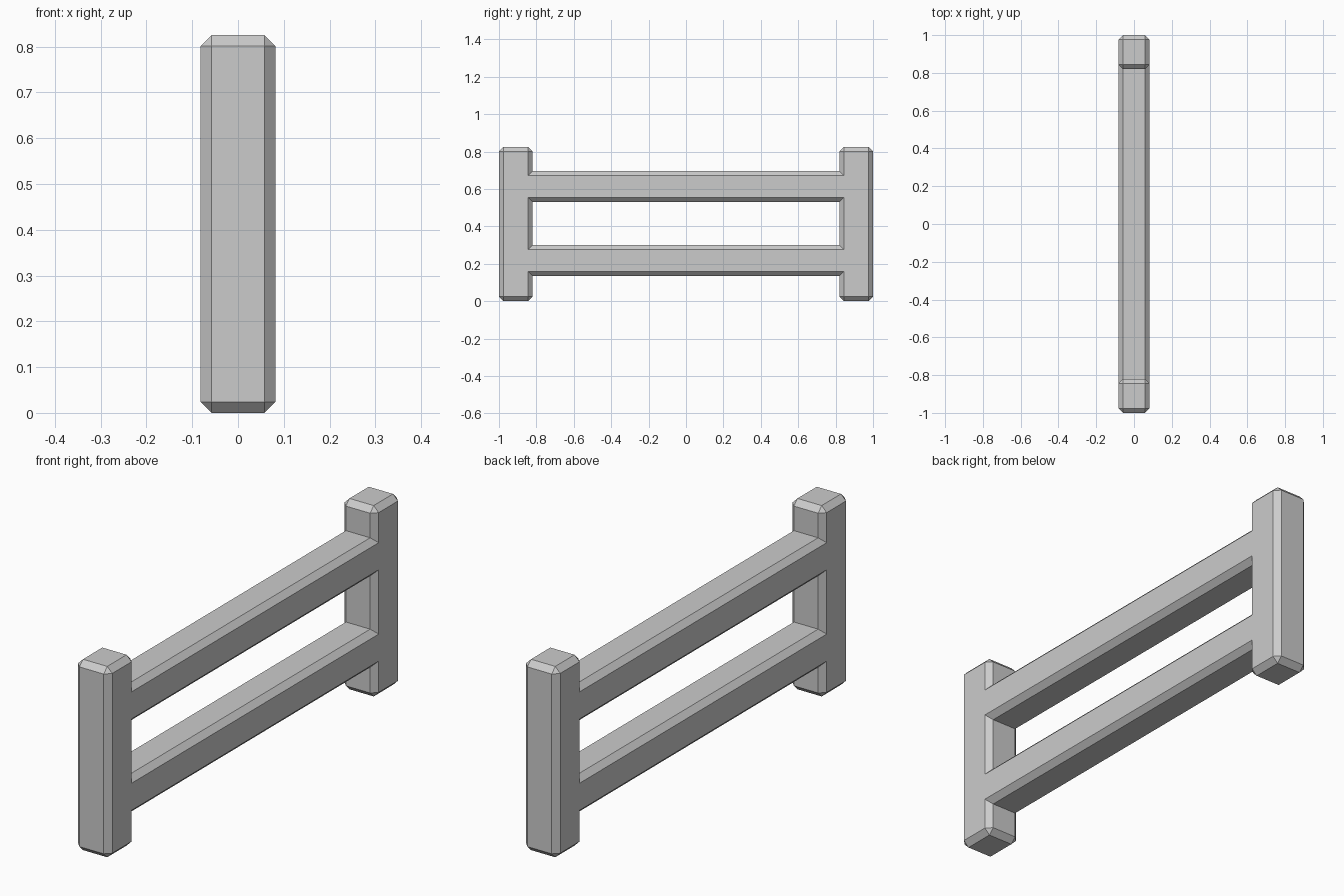
import bpy, bmesh
from mathutils import Vector

if "Cube" in bpy.data.objects:
    bpy.data.objects.remove(bpy.data.objects["Cube"])

HALF_X, CHAMFER = 0.082, 0.024
HEIGHT, POST_INNER = 0.825, 0.82


def chamfered_box(name, lo, hi, long_edges_only=False):
    """Box between two corners, chamfered on all edges or only along y."""
    lo, hi = Vector(lo), Vector(hi)
    bm = bmesh.new()
    bmesh.ops.create_cube(bm, size=1)
    for v in bm.verts:
        v.co = Vector([(lo[i] + hi[i]) / 2 + v.co[i] * (hi[i] - lo[i]) for i in range(3)])
    edges = [e for e in bm.edges if not long_edges_only
             or abs(e.verts[0].co.y - e.verts[1].co.y) > 0.1]
    bmesh.ops.bevel(bm, geom=edges, offset=CHAMFER, offset_type='OFFSET',
                    segments=1, profile=0.5, affect='EDGES')
    bmesh.ops.recalc_face_normals(bm, faces=bm.faces)
    mesh = bpy.data.meshes.new(name)
    bm.to_mesh(mesh)
    bm.free()
    obj = bpy.data.objects.new(name, mesh)
    bpy.context.collection.objects.link(obj)
    return obj


# End posts
for name, y0, y1 in (("front_post", -1, -POST_INNER), ("back_post", POST_INNER, 1)):
    chamfered_box(name, (-HALF_X, y0, 0), (HALF_X, y1, HEIGHT))

# Rails, ending where the flat sides of the posts begin so the chamfers mitre
rail_end = POST_INNER + CHAMFER
for name, z0, z1 in (("lower_rail", 0.135, 0.30), ("upper_rail", 0.53, 0.695)):
    chamfered_box(name, (-HALF_X, -rail_end, z0), (HALF_X, rail_end, z1), True)
